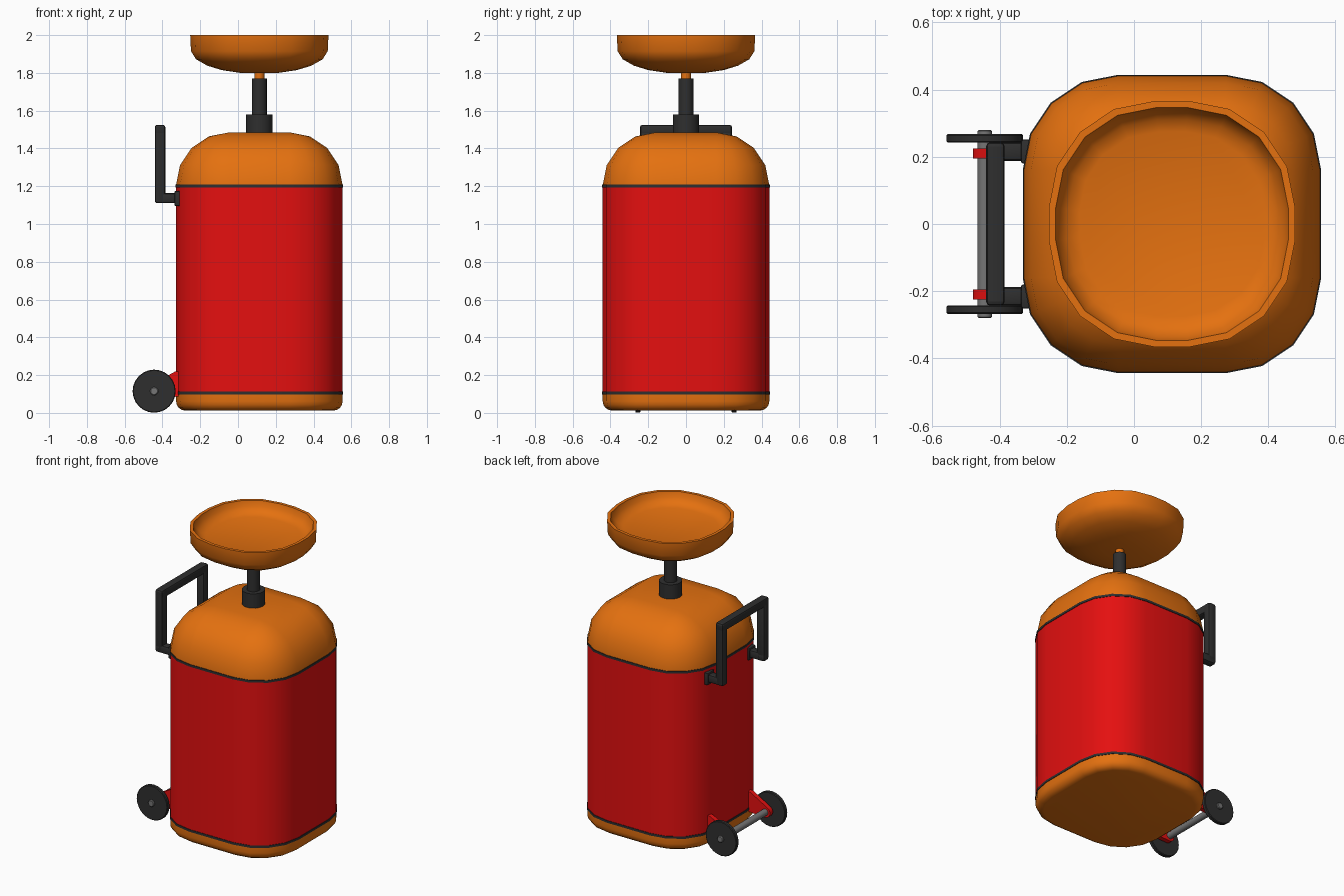
import bpy, bmesh
from math import sin, cos, pi, radians
from mathutils import Matrix, Vector

cube = bpy.data.objects.get("Cube")
if cube:
    bpy.data.objects.remove(cube, do_unlink=True)


def material(name, rgb):
    m = bpy.data.materials.new(name)
    m.use_nodes = True
    m.diffuse_color = (*rgb, 1)
    bsdf = next(n for n in m.node_tree.nodes if n.type == 'BSDF_PRINCIPLED')
    bsdf.inputs["Base Color"].default_value = (*rgb, 1)
    return m


RED = material("red paint", (0.78, 0.005, 0.005))
ORANGE = material("orange paint", (0.78, 0.165, 0.005))
DARK = material("dark rubber", (0.028, 0.028, 0.028))
GREY = material("grey metal", (0.18, 0.18, 0.18))

CX = 0.113               # centre of the body
FLAT, R = 0.16, 0.281    # half length of flat side, corner radius
AXLE_X, AXLE_Z = -0.444, 0.115


def finish(name, bm, mat, angle=35):
    bmesh.ops.remove_doubles(bm, verts=bm.verts, dist=0.0005)
    bmesh.ops.recalc_face_normals(bm, faces=bm.faces)
    mesh = bpy.data.meshes.new(name)
    bm.to_mesh(mesh)
    bm.free()
    mesh.materials.append(mat)
    ob = bpy.data.objects.new(name, mesh)
    bpy.context.collection.objects.link(ob)
    bpy.ops.object.select_all(action='DESELECT')
    ob.select_set(True)
    bpy.context.view_layer.objects.active = ob
    bpy.ops.object.shade_smooth_by_angle(angle=radians(angle))
    return ob


def loft(name, rings, mat, angle=35):
    """Stack rounded-square rings given as (flat half, corner radius, z)."""
    bm = bmesh.new()
    loops = []
    for flat, r, z in rings:
        loop = []
        for q in range(4):
            sx, sy = (1, -1, -1, 1)[q], (1, 1, -1, -1)[q]
            for k in range(5):
                a = q * pi / 2 + k * pi / 8
                loop.append(bm.verts.new((CX + sx * flat + r * cos(a),
                                          sy * flat + r * sin(a), z)))
        loops.append(loop)
    for lo, hi in zip(loops, loops[1:]):
        for i in range(20):
            j = (i + 1) % 20
            bm.faces.new((lo[i], lo[j], hi[j], hi[i]))
    bm.faces.new(loops[0])
    bm.faces.new(loops[-1])
    return finish(name, bm, mat, angle)


def cylinder(name, centre, r, depth, mat, axis='Z', sides=16, bevel=0):
    bm = bmesh.new()
    turn = Matrix.Rotation(pi / 2, 4, 'X') if axis == 'Y' else Matrix()
    bmesh.ops.create_cone(bm, cap_ends=True, segments=sides, radius1=r, radius2=r,
                          depth=depth, matrix=Matrix.Translation(centre) @ turn)
    if bevel:
        rims = [e for e in bm.edges if any(len(f.verts) > 4 for f in e.link_faces)]
        bmesh.ops.bevel(bm, geom=rims, offset=bevel, segments=1, affect='EDGES')
    return finish(name, bm, mat)


def bar(bm, lo, hi, bevel=0.012):
    """Add a bevelled box between two corners."""
    part = bmesh.new()
    lo, hi = Vector(lo), Vector(hi)
    bmesh.ops.create_cube(part, size=1, matrix=Matrix.Translation((lo + hi) / 2)
                          @ Matrix.Diagonal((*(hi - lo), 1)))
    bmesh.ops.bevel(part, geom=part.edges[:], offset=bevel, segments=2,
                    profile=0.5, affect='EDGES')
    mesh = bpy.data.meshes.new("bar_part")
    part.to_mesh(mesh)
    part.free()
    bm.from_mesh(mesh)
    bpy.data.meshes.remove(mesh)


# Main tank with rounded base and domed top
arc = [k * pi / 8 for k in range(5)]
loft("base", [(FLAT, R - 0.05 * (1 - cos(a)), 0.062 - 0.05 * sin(a))
              for a in reversed(arc)] + [(FLAT, R, 0.1)], ORANGE)
loft("body", [(FLAT, R, 0.112), (FLAT, R, 1.195)], RED)
loft("dome", [(FLAT, R, 1.2)] +
     [(FLAT, R * cos(a), 1.205 + 0.28 * sin(a)) for a in arc], ORANGE)
for name, z in (("lower_seal", 0.098), ("upper_seal", 1.193)):
    loft(name, [(FLAT, R + 0.003, z), (FLAT, R + 0.003, z + 0.015)], DARK)

# Stem
cylinder("stem_collar", (CX, 0, 1.52), 0.07, 0.12, DARK)
cylinder("stem_tube", (CX, 0, 1.67), 0.04, 0.2, DARK)
cylinder("stem_rod", (CX, 0, 1.79), 0.026, 0.06, ORANGE)

# Dish on top: outer wall up to the rim, then down inside to the floor
dish = [(0.1, 1.8), (0.2, 1.815), (0.275, 1.838), (0.335, 1.872), (0.362, 1.915),
        (0.366, 2.0), (0.346, 2.0), (0.336, 1.965), (0.31, 1.938), (0.275, 1.925)]
loft("dish", [(w * 0.14, w * 0.86, z) for w, z in dish], ORANGE, 50)

# Pull handle
bm = bmesh.new()
bar(bm, (-0.44, -0.243, 1.47), (-0.385, 0.243, 1.525))
for s in (-1, 1):
    y0, y1 = sorted((s * 0.188, s * 0.243))
    bar(bm, (-0.44, y0, 1.11), (-0.385, y1, 1.525))
    bar(bm, (-0.44, y0, 1.11), (-0.31, y1, 1.163))
    bar(bm, (-0.336, y0 - 0.008, 1.095), (-0.3, y1 + 0.008, 1.175), 0.006)
finish("handle", bm, DARK)

# Wheel brackets: a plate with a round nose around the axle
nose = [(AXLE_X + 0.036 * cos(a), AXLE_Z + 0.036 * sin(a))
        for a in (radians(d) for d in range(120, 271, 25))]
outline = [(-0.25, 0.09), (-0.25, 0.225), (-0.335, 0.218)] + nose
for side, s in (("left", 1), ("right", -1)):
    bm = bmesh.new()
    face = bm.faces.new([bm.verts.new((x, s * 0.21 - 0.015, z)) for x, z in outline])
    new = bmesh.ops.extrude_face_region(bm, geom=[face])["geom"]
    bmesh.ops.translate(bm, vec=(0, 0.03, 0),
                        verts=[v for v in new if isinstance(v, bmesh.types.BMVert)])
    finish(side + "_bracket", bm, RED)
    cylinder(side + "_wheel", (AXLE_X, s * 0.255, AXLE_Z), 0.114, 0.026, DARK,
             'Y', 24, 0.004)

# Axle
cylinder("axle", (AXLE_X, 0, AXLE_Z), 0.022, 0.56, GREY, 'Y', 12, 0.004)
